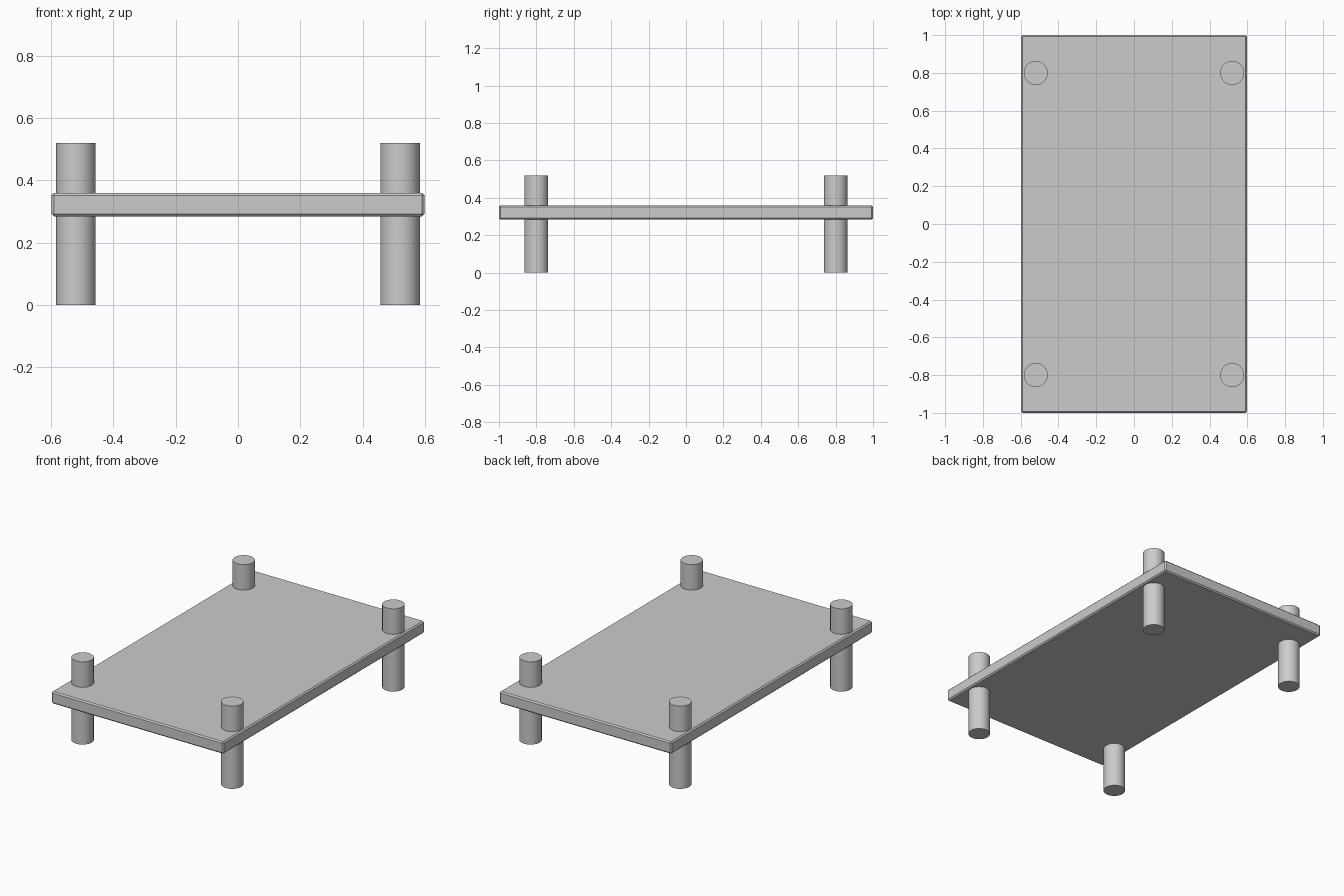
import bpy

if "Cube" in bpy.data.objects:
    bpy.data.objects.remove(bpy.data.objects["Cube"], do_unlink=True)

# Single grey finish
grey = bpy.data.materials.new("plain grey")
grey.use_nodes = True
colour = (0.6, 0.6, 0.6, 1)
grey.diffuse_color = colour
grey.node_tree.nodes["Principled BSDF"].inputs["Base Color"].default_value = colour

SLAB_BOTTOM, SLAB_TOP = 0.284, 0.36
POST_HEIGHT, POST_RADIUS = 0.52, 0.0635
POST_X, POST_Y = 0.52, 0.8

# Flat board with chamfered edges
bpy.ops.mesh.primitive_cube_add(size=1, location=(0, 0, (SLAB_BOTTOM + SLAB_TOP) / 2))
board = bpy.context.object
board.name = "board"
board.scale = (1.196, 2, SLAB_TOP - SLAB_BOTTOM)
bpy.ops.object.transform_apply(location=False, rotation=False, scale=True)
bevel = board.modifiers.new("edge chamfer", "BEVEL")
bevel.width = 0.008
bevel.segments = 1
board.data.materials.append(grey)


def add_post(name, x, y):
    bpy.ops.mesh.primitive_cylinder_add(vertices=48, radius=POST_RADIUS, depth=POST_HEIGHT,
                                        location=(x, y, POST_HEIGHT / 2))
    post = bpy.context.object
    post.name = name
    post.data.materials.append(grey)
    bpy.ops.object.shade_smooth_by_angle()


# Round corner posts passing through the board
for end, sy in (("front", -1), ("back", 1)):
    for side, sx in (("right", -1), ("left", 1)):
        add_post(f"{end}_{side}_post", sx * POST_X, sy * POST_Y)
